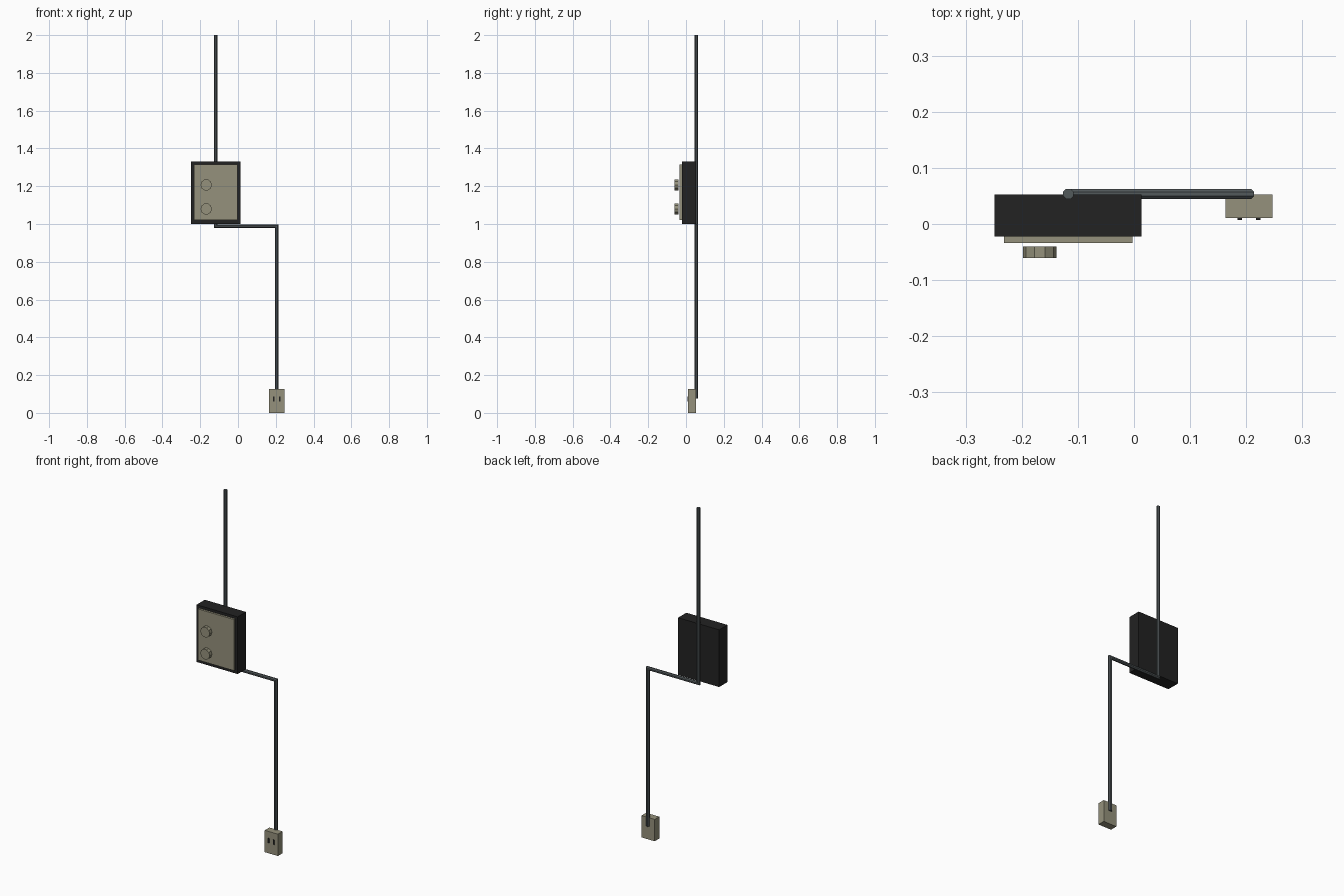
import bpy, bmesh, math
from mathutils import Vector, Matrix

if "Cube" in bpy.data.objects:
    bpy.data.objects.remove(bpy.data.objects["Cube"])


def mat(name, c):
    m = bpy.data.materials.new(name)
    m.diffuse_color = (*c, 1)
    m.use_nodes = True
    m.node_tree.nodes["Principled BSDF"].inputs["Base Color"].default_value = m.diffuse_color
    return m


BEIGE = mat("beige", (0.30, 0.285, 0.20))
BLACK = mat("black", (0.016, 0.016, 0.016))
GREY = mat("slate grey", (0.085, 0.10, 0.105))


def finish(bm, name, m):
    bmesh.ops.recalc_face_normals(bm, faces=bm.faces)
    me = bpy.data.meshes.new(name)
    bm.to_mesh(me)
    bm.free()
    me.materials.append(m)
    ob = bpy.data.objects.new(name, me)
    bpy.context.collection.objects.link(ob)
    return ob


def box(name, lo, hi, m):
    lo, hi = Vector(lo), Vector(hi)
    bm = bmesh.new()
    bmesh.ops.create_cube(bm, size=1, matrix=Matrix.Translation((lo + hi) / 2)
                          @ Matrix.Diagonal((*(hi - lo), 1)))
    return finish(bm, name, m)


def pipe(name, pts, r, m, n=8):
    """Sweep a flat-sided ring along an XZ path with mitred corners."""
    pts = [Vector(p) for p in pts]
    bm, rings = bmesh.new(), []
    for i, p in enumerate(pts):
        a = (p - pts[i - 1]).normalized() if i else (pts[1] - p).normalized()
        b = (pts[i + 1] - p).normalized() if i < len(pts) - 1 else a
        t = (a + b).normalized()
        side = t.cross(Vector((0, 1, 0))) / t.dot(a)
        ring = []
        for k in range(n):
            ang = math.tau * (k + 0.5) / n
            ring.append(bm.verts.new(p + side * r * math.cos(ang)
                                     + Vector((0, r * math.sin(ang), 0))))
        rings.append(ring)
    for p, q in zip(rings, rings[1:]):
        for k in range(n):
            j = (k + 1) % n
            bm.faces.new((p[k], p[j], q[j], q[k]))
    bm.faces.new(rings[0])
    bm.faces.new(rings[-1])
    return finish(bm, name, m)


# Meter box with front cover
box("meter_box", (-0.249, -0.022, 1.0), (0.013, 0.053, 1.33), BLACK)
box("front_cover", (-0.232, -0.034, 1.02), (-0.003, -0.021, 1.315), BEIGE)

# Ten-sided knobs
for i, z in enumerate((1.08, 1.207)):
    bm = bmesh.new()
    bmesh.ops.create_cone(bm, cap_ends=True, segments=10, radius1=0.03,
                          radius2=0.03, depth=0.021,
                          matrix=Matrix.Translation((-0.168, -0.0505, z))
                          @ Matrix.Rotation(math.pi / 2, 4, 'X')
                          @ Matrix.Rotation(math.pi / 2, 4, 'Z'))
    finish(bm, f"knob_{i + 1}", BEIGE)

# Conduit running down behind the box to the socket
Y = 0.0535
pipe("conduit", [(-0.117, Y, 2.0), (-0.117, Y, 0.988),
                 (0.205, Y, 0.988), (0.205, Y, 0.077)], 0.01, GREY)

# Wall socket with two slots
box("socket", (0.163, 0.011, 0), (0.247, 0.053, 0.126), BEIGE)
for s in (-1, 1):
    x = 0.205 + s * 0.0165
    box("slot_left" if s < 0 else "slot_right",
        (x - 0.004, 0.007, 0.06), (x + 0.004, 0.012, 0.087), BLACK)
